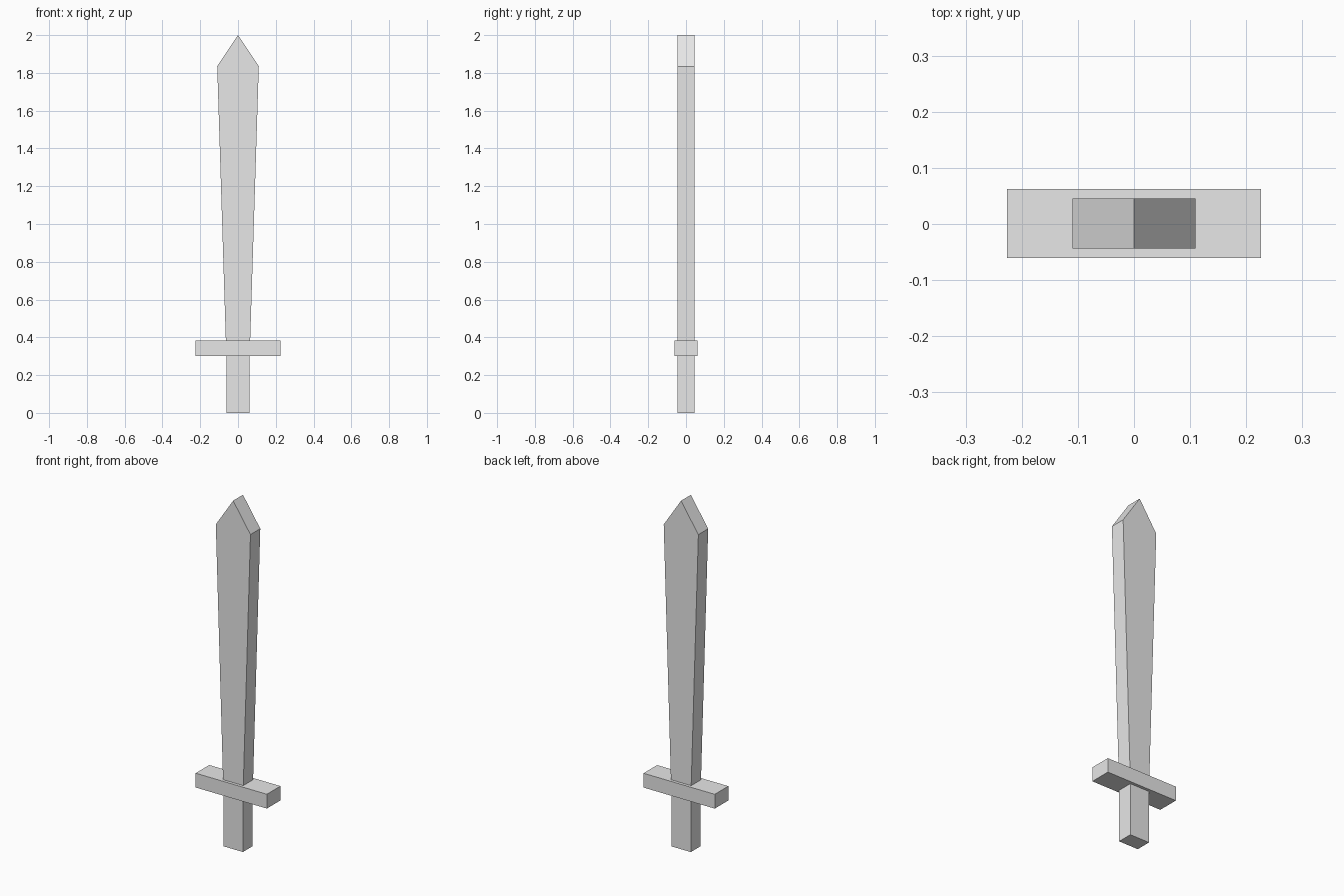
import bpy
import bmesh

cube = bpy.data.objects.get("Cube")
if cube:
    bpy.data.objects.remove(cube, do_unlink=True)

# One plain grey for the whole sword
grey = bpy.data.materials.new("light_grey")
grey.use_nodes = True
colour = (0.8, 0.8, 0.8, 1.0)
grey.diffuse_color = colour
grey.node_tree.nodes["Principled BSDF"].inputs["Base Color"].default_value = colour


def slab(name, half_outline, front, back):
    """Extrude a left-right symmetric (x, z) outline along y."""
    mirrored = [(-x, z) for x, z in reversed(half_outline) if x > 0]
    bm = bmesh.new()
    face = bm.faces.new([bm.verts.new((x, front, z)) for x, z in half_outline + mirrored])
    extruded = bmesh.ops.extrude_face_region(bm, geom=[face])["geom"]
    moved = [v for v in extruded if isinstance(v, bmesh.types.BMVert)]
    bmesh.ops.translate(bm, verts=moved, vec=(0, back - front, 0))
    bmesh.ops.recalc_face_normals(bm, faces=bm.faces)
    mesh = bpy.data.meshes.new(name)
    bm.to_mesh(mesh)
    bm.free()
    mesh.materials.append(grey)
    obj = bpy.data.objects.new(name, mesh)
    bpy.context.collection.objects.link(obj)
    return obj


# Grip and blade share a thickness; the guard is slightly deeper
slab("grip", [(0.062, 0.0), (0.062, 0.32)], -0.044, 0.045)
slab("guard", [(0.226, 0.3), (0.226, 0.382)], -0.061, 0.062)
slab("blade", [(0.063, 0.34), (0.11, 1.835), (0.0, 2.0)], -0.044, 0.045)
